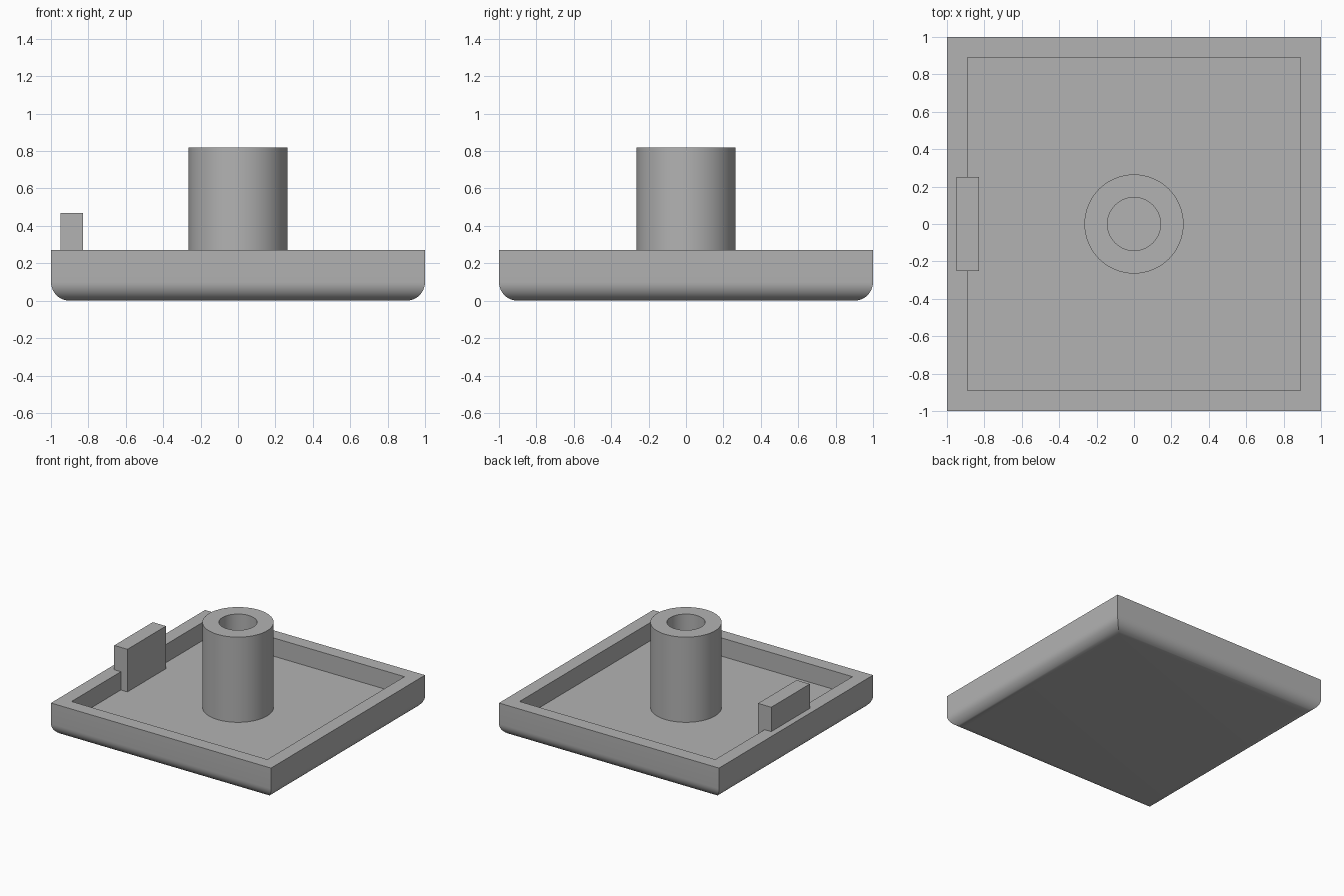
import bpy, bmesh
from math import sin, cos, pi, sqrt

cube = bpy.data.objects.get("Cube")
if cube:
    bpy.data.objects.remove(cube, do_unlink=True)

grey = bpy.data.materials.new("mid_grey")
grey.use_nodes = True
GREY = (0.45, 0.45, 0.45, 1)
grey.diffuse_color = GREY
grey.node_tree.nodes["Principled BSDF"].inputs["Base Color"].default_value = GREY

FLOOR, RIM = 0.12, 0.27
HALF, WALL, ROUND = 1.0, 0.11, 0.1


def finish(name, bm):
    bmesh.ops.recalc_face_normals(bm, faces=bm.faces)
    mesh = bpy.data.meshes.new(name)
    bm.to_mesh(mesh)
    bm.free()
    mesh.materials.append(grey)
    obj = bpy.data.objects.new(name, mesh)
    bpy.context.collection.objects.link(obj)
    bpy.ops.object.select_all(action='DESELECT')
    obj.select_set(True)
    bpy.context.view_layer.objects.active = obj
    bpy.ops.object.shade_smooth_by_angle(angle=pi / 6)
    return obj


def ring_solid(name, profile, sides, start=0.0, closed=False):
    """Sweep (radius, z) points around z; cap the ends or close the loop."""
    bm = bmesh.new()
    rings = []
    for r, z in profile:
        angles = [start + 2 * pi * i / sides for i in range(sides)]
        rings.append([bm.verts.new((r * cos(a), r * sin(a), z)) for a in angles])
    pairs = list(zip(rings, rings[1:]))
    if closed:
        pairs.append((rings[-1], rings[0]))
    else:
        bm.faces.new(rings[0])
        bm.faces.new(rings[-1])
    for low, high in pairs:
        for i in range(sides):
            j = (i + 1) % sides
            bm.faces.new((low[i], low[j], high[j], high[i]))
    return finish(name, bm)


# Square tray: rounded lower edges, straight walls, sunken floor
steps = 10
outline = []
for i in range(steps + 1):
    a = pi / 2 * i / steps
    outline.append((HALF - ROUND + ROUND * sin(a), ROUND - ROUND * cos(a)))
outline += [(HALF, RIM), (HALF - WALL, RIM), (HALF - WALL, FLOOR)]
ring_solid("tray", [(r * sqrt(2), z) for r, z in outline], 4, start=pi / 4)

# Hollow centre post standing on the floor
OUTER, BORE, TOP = 0.265, 0.142, 0.82
ring_solid("centre_post",
           [(OUTER, FLOOR), (OUTER, TOP), (BORE, TOP), (BORE, FLOOR)],
           64, closed=True)

# Upright tab overlapping the right wall
bm = bmesh.new()
bmesh.ops.create_cube(bm, size=1)
bmesh.ops.scale(bm, vec=(0.12, 0.5, 0.47 - FLOOR), verts=bm.verts)
bmesh.ops.translate(bm, vec=(-0.89, 0, (0.47 + FLOOR) / 2), verts=bm.verts)
finish("side_tab", bm)
